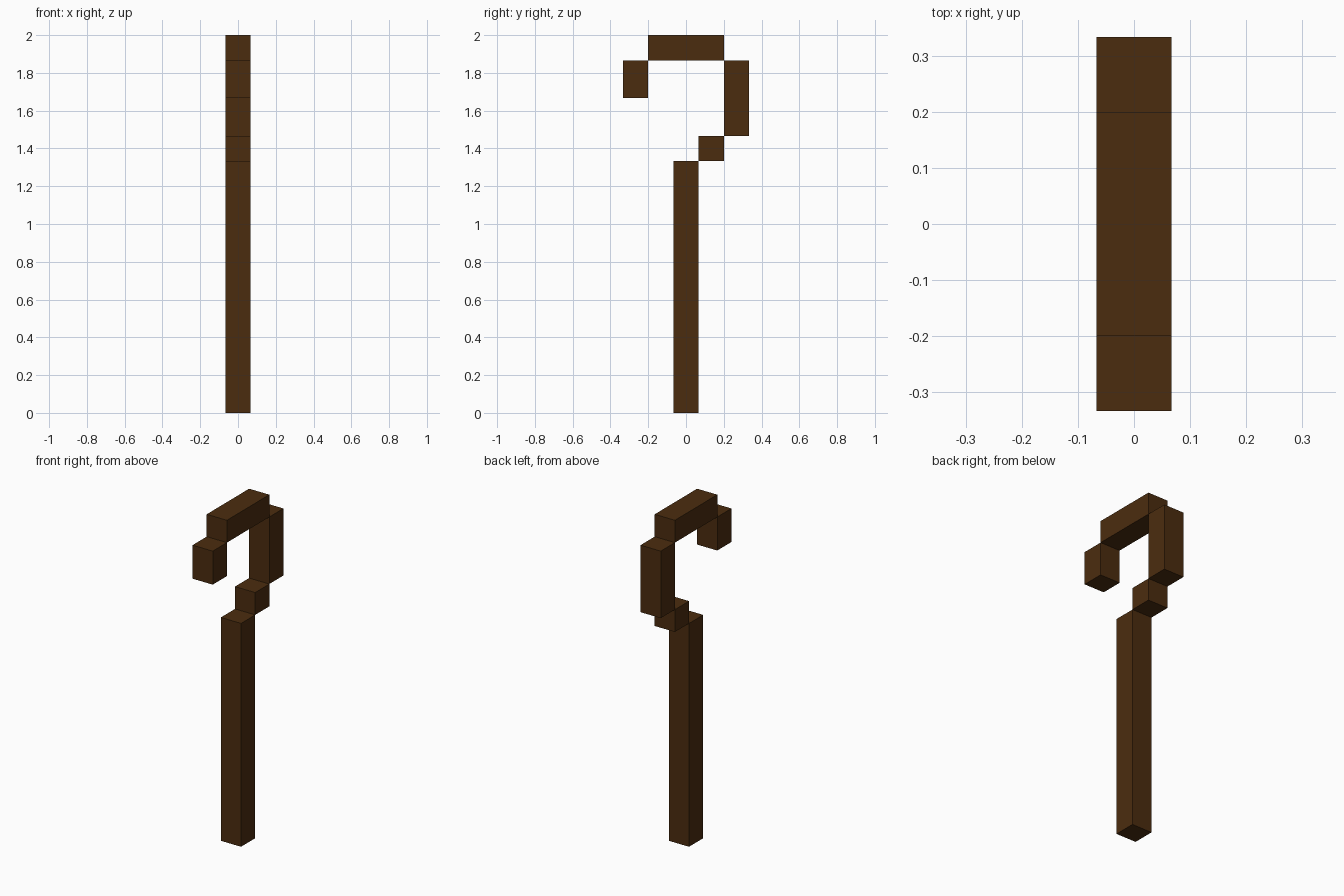
import bpy
import bmesh
from mathutils import Vector

cube = bpy.data.objects.get("Cube")
if cube:
    bpy.data.objects.remove(cube, do_unlink=True)

U = 1 / 15  # grid unit of the blocky design

# Dark brown wood
wood = bpy.data.materials.new("dark_brown_wood")
wood.use_nodes = True
color = (0.0704, 0.0257, 0.0048, 1)
wood.diffuse_color = color
bsdf = wood.node_tree.nodes["Principled BSDF"]
bsdf.inputs["Base Color"].default_value = color
bsdf.inputs["Roughness"].default_value = 0.9


def block(name, y0, y1, z0, z1):
    """Two-unit-wide box spanning y0..y1 and z0..z1 in grid units."""
    size = Vector((2, y1 - y0, z1 - z0)) * U
    bm = bmesh.new()
    bmesh.ops.create_cube(bm, size=1)
    bmesh.ops.scale(bm, vec=size, verts=bm.verts)
    mesh = bpy.data.meshes.new(name)
    bm.to_mesh(mesh)
    bm.free()
    mesh.materials.append(wood)
    obj = bpy.data.objects.new(name, mesh)
    obj.location = Vector((0, (y0 + y1) / 2, (z0 + z1) / 2)) * U
    bpy.context.collection.objects.link(obj)


# Staff and the stepped crook, from the ground up
block("shaft", -1, 1, 0, 20)
block("crook_step", 1, 3, 20, 22)
block("crook_back", 3, 5, 22, 28)
block("crook_top", -3, 3, 28, 30)
block("crook_tip", -5, -3, 25, 28)
